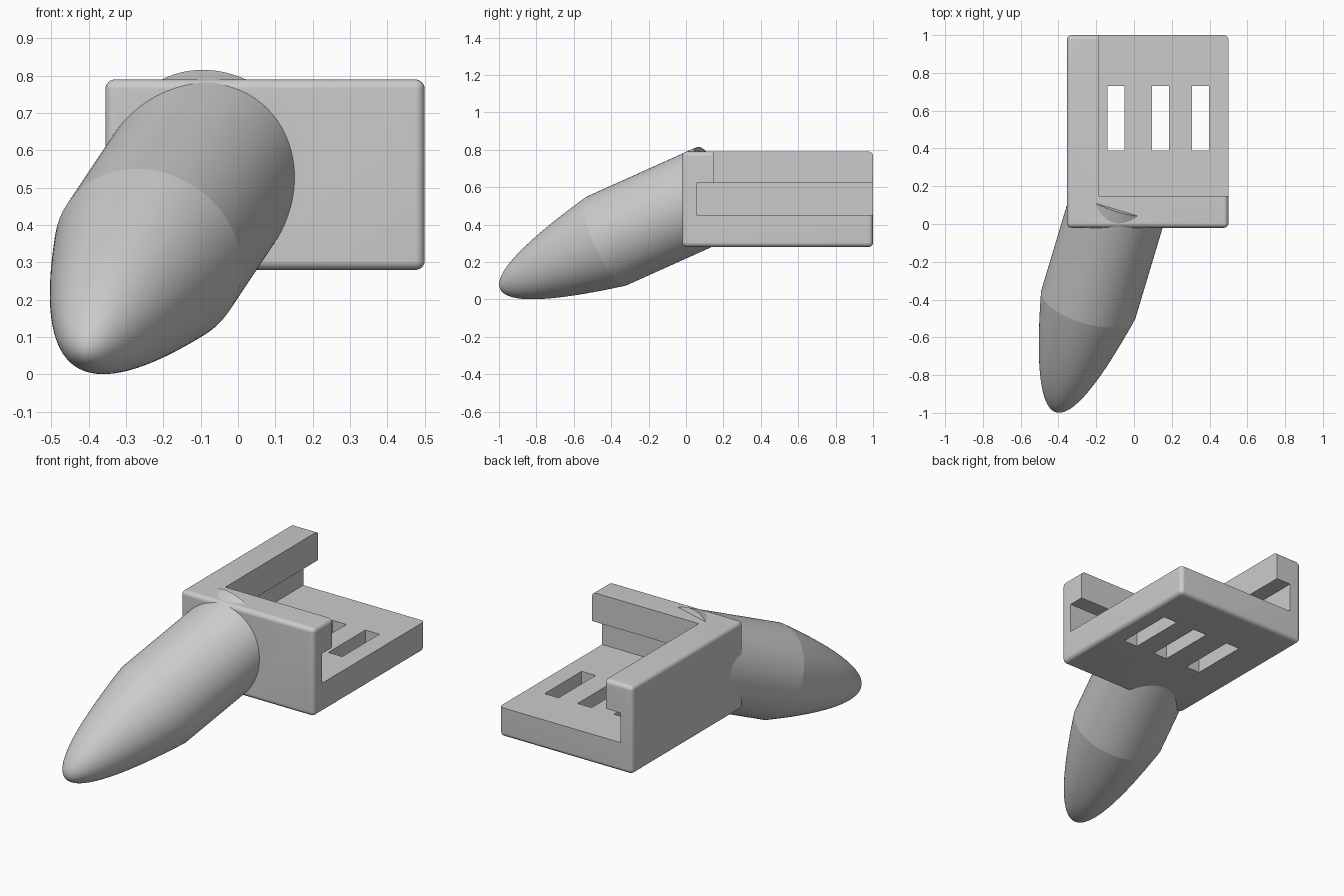
import bpy, bmesh, math
from mathutils import Vector, Matrix

old = bpy.data.objects.get("Cube")
if old:
    bpy.data.objects.remove(old, do_unlink=True)

grey = bpy.data.materials.new("light_grey")
grey.use_nodes = True
colour = (0.6, 0.6, 0.6, 1)
grey.diffuse_color = colour
grey.node_tree.nodes["Principled BSDF"].inputs["Base Color"].default_value = colour


def add_object(name, bm):
    bmesh.ops.recalc_face_normals(bm, faces=bm.faces)
    mesh = bpy.data.meshes.new(name)
    bm.to_mesh(mesh)
    bm.free()
    mesh.materials.append(grey)
    obj = bpy.data.objects.new(name, mesh)
    bpy.context.collection.objects.link(obj)
    return obj


def box(name, low, high, bevel=0):
    low, high = Vector(low), Vector(high)
    bm = bmesh.new()
    bmesh.ops.create_cube(bm, size=1)
    for v in bm.verts:
        v.co = (low + high) / 2 + v.co * (high - low)
    if bevel:
        bmesh.ops.bevel(bm, geom=bm.edges[:], offset=bevel, segments=10,
                        profile=0.5, affect='EDGES')
    return add_object(name, bm)


def combine(target, tool, operation):
    mod = target.modifiers.new(tool.name, 'BOOLEAN')
    mod.operation = operation
    mod.solver = 'EXACT'
    mod.object = tool
    tool.hide_render = True
    bpy.context.view_layer.objects.active = target
    bpy.ops.object.modifier_apply(modifier=mod.name)
    bpy.data.objects.remove(tool, do_unlink=True)


# Rounded block that becomes the bracket
bracket = box("bracket_with_peg", (-0.355, -0.02, 0.28), (0.5, 1.0, 0.79), 0.025)

# Slanted round peg with a parabolic nose
RADIUS, NOSE, SIDES, STEPS = 0.26, 0.645, 96, 40
axis = Vector((0.3, 1, 0.45)).normalized()
shoulder = Vector((-0.2415, -0.425, 0.312))
shaft = (0.164 - shoulder.y) / axis.y
profile = [(RADIUS, shaft)]
for i in range(STEPS, 0, -1):
    u = i / STEPS
    profile.append((RADIUS * u, -NOSE * (1 - u * u)))

bm = bmesh.new()
rings = []
for r, along in profile:
    rings.append([bm.verts.new((r * math.cos(a), r * math.sin(a), along))
                  for a in (2 * math.pi * k / SIDES for k in range(SIDES))])
tip = bm.verts.new((0, 0, -NOSE))
bm.faces.new(rings[0])
for k in range(SIDES):
    n = (k + 1) % SIDES
    for a, b in zip(rings, rings[1:]):
        bm.faces.new((a[k], a[n], b[n], b[k]))
    bm.faces.new((rings[-1][k], rings[-1][n], tip))
turn = axis.to_track_quat('Z', 'Y').to_matrix().to_4x4()
bm.transform(Matrix.Translation(shoulder) @ turn)
peg = add_object("peg", bm)
combine(bracket, peg, 'UNION')

# Groove under the two walls, then the open corner above the floor
combine(bracket, box("groove", (-0.28, 0.055, 0.45), (2, 2, 0.622)), 'DIFFERENCE')
combine(bracket, box("corner", (-0.185, 0.148, 0.55), (2, 2, 2)), 'DIFFERENCE')

# Three slots through the floor
for x in (-0.094, 0.14, 0.352):
    slot = box("slot", (x - 0.045, 0.39, 0), (x + 0.045, 0.73, 0.6))
    combine(bracket, slot, 'DIFFERENCE')

bpy.ops.object.select_all(action='DESELECT')
bracket.select_set(True)
bpy.context.view_layer.objects.active = bracket
bpy.ops.object.shade_smooth_by_angle(angle=math.radians(10))
